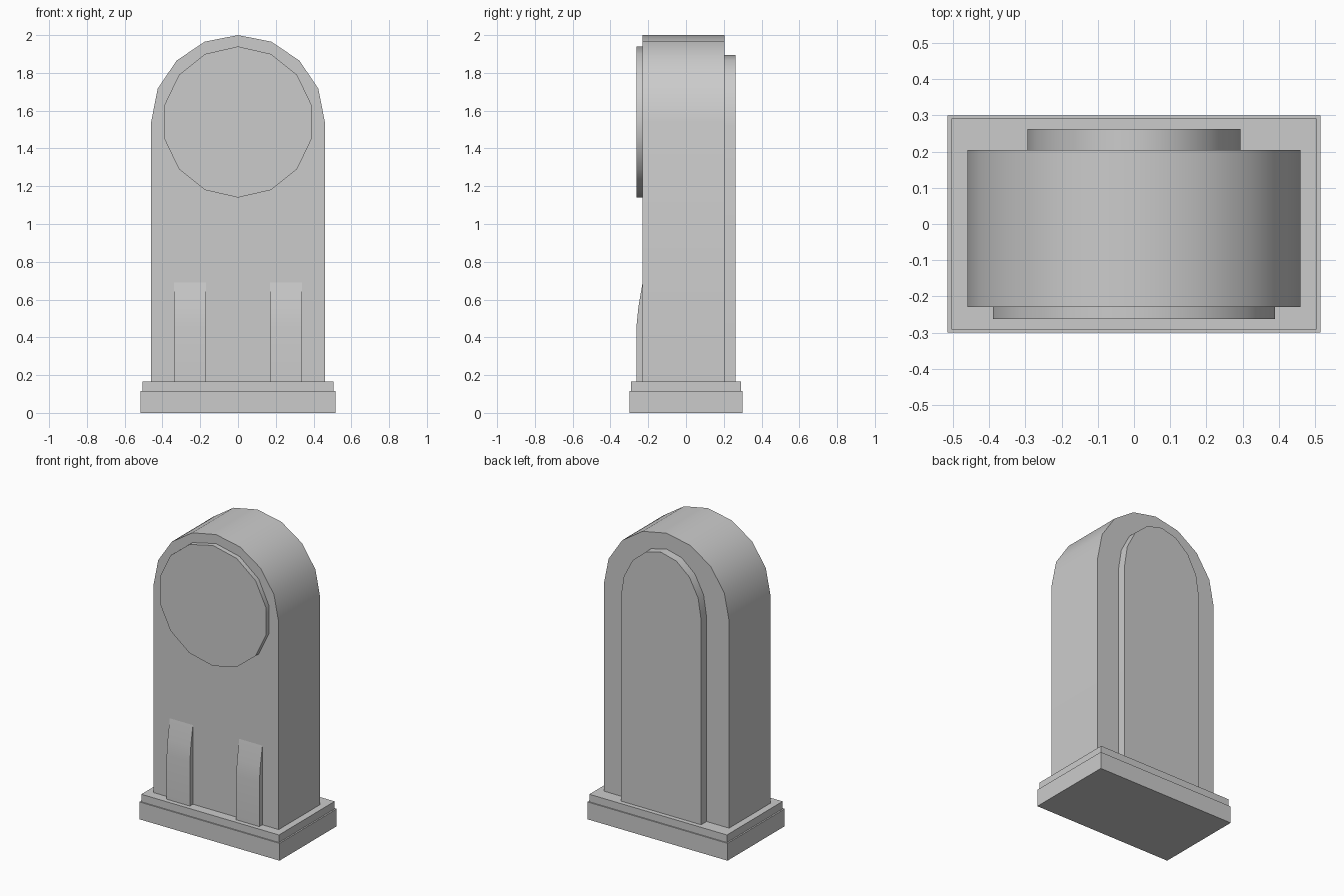
import bpy, bmesh, math

if "Cube" in bpy.data.objects:
    bpy.data.objects.remove(bpy.data.objects["Cube"])


def prism(name, points, direction):
    """Extrude a closed 3D outline along a direction vector."""
    bm = bmesh.new()
    face = bm.faces.new([bm.verts.new(p) for p in points])
    new = bmesh.ops.extrude_face_region(bm, geom=[face])["geom"]
    bmesh.ops.translate(bm, vec=direction,
                        verts=[g for g in new if isinstance(g, bmesh.types.BMVert)])
    bmesh.ops.recalc_face_normals(bm, faces=bm.faces)
    mesh = bpy.data.meshes.new(name)
    bm.to_mesh(mesh)
    bm.free()
    for poly in mesh.polygons:
        poly.use_smooth = True
    mesh.set_sharp_from_angle(angle=math.radians(30))
    obj = bpy.data.objects.new(name, mesh)
    bpy.context.collection.objects.link(obj)
    return obj


def arch(name, half_width, spring, top, y0, y1, bottom=0.165, segments=8):
    """Upright slab with a rounded top."""
    pts = [(-half_width, y0, bottom), (half_width, y0, bottom)]
    for i in range(segments + 1):
        a = math.pi * i / segments
        pts.append((half_width * math.cos(a), y0, spring + (top - spring) * math.sin(a)))
    return prism(name, pts, (0, y1 - y0, 0))


def slab(name, hx, hy, z0, z1):
    return prism(name, [(-hx, -hy, z0), (hx, -hy, z0), (hx, hy, z0), (-hx, hy, z0)],
                 (0, 0, z1 - z0))


# Stepped base
slab("base_plinth", 0.515, 0.30, 0, 0.115)
slab("base_step", 0.505, 0.292, 0.115, 0.165)

# Arched body and raised back panel
arch("body", 0.46, 1.54, 2.0, -0.23, 0.205)
arch("back_panel", 0.295, 1.52, 1.895, 0.205, 0.262)

# Fourteen-sided front disc
disc = [(0.4 * math.sin(math.tau * i / 14), -0.262, 1.54 + 0.4 * math.cos(math.tau * i / 14))
        for i in range(14)]
prism("front_disc", disc, (0, 0.032, 0))

# Pair of front ribs that taper into the body
rib = [(-0.23, 0.165), (-0.262, 0.165), (-0.262, 0.46), (-0.252, 0.56), (-0.23, 0.69)]
for side, x in (("left", -0.34), ("right", 0.17)):
    prism(f"front_rib_{side}", [(x, y, z) for y, z in rib], (0.17, 0, 0))
